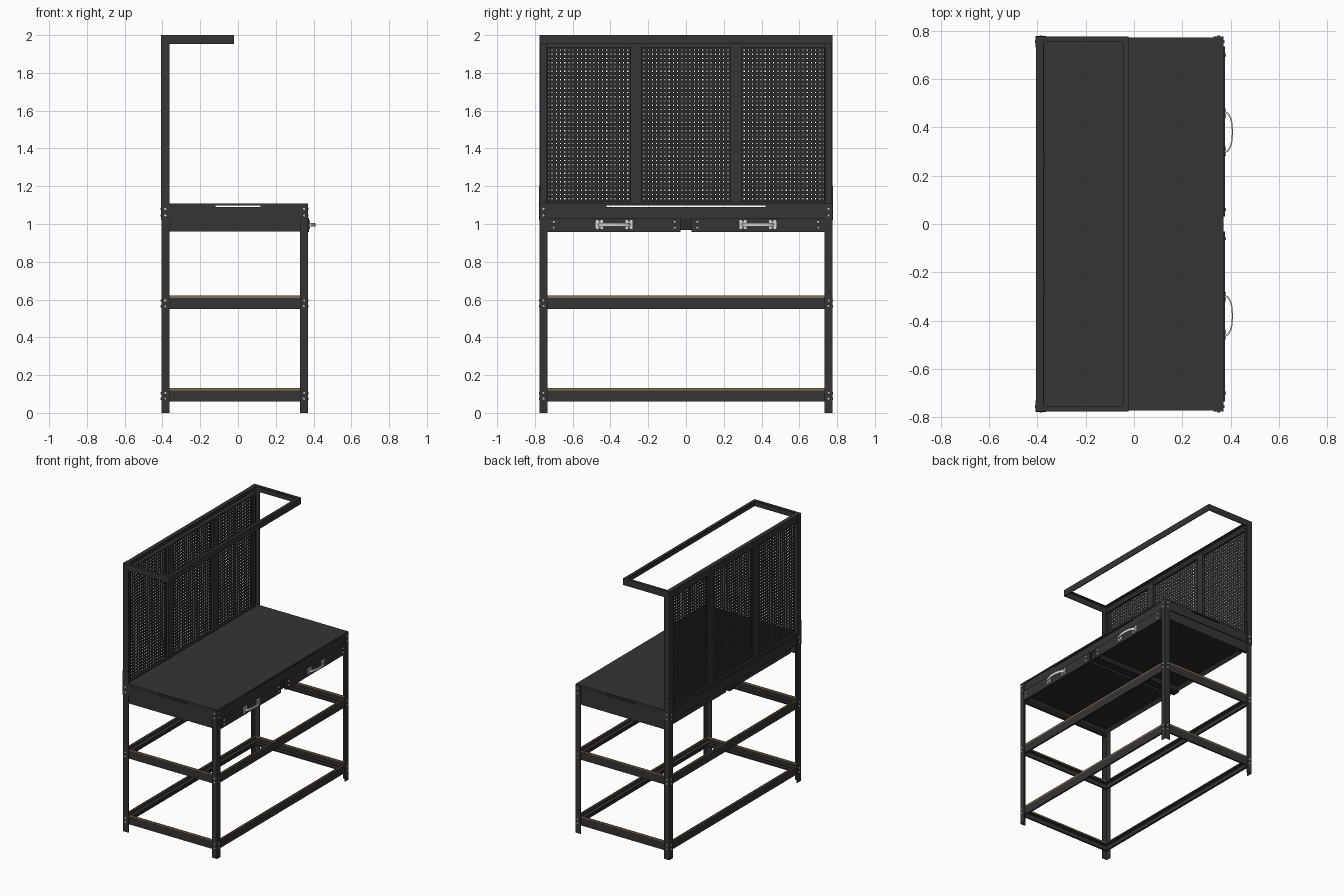
import bpy, bmesh, math
from mathutils import Matrix, Vector

cube = bpy.data.objects.get("Cube")
if cube:
    bpy.data.objects.remove(cube, do_unlink=True)


def material(name, rgb):
    m = bpy.data.materials.new(name)
    m.use_nodes = True
    m.diffuse_color = (*rgb, 1)
    bsdf = m.node_tree.nodes["Principled BSDF"]
    bsdf.inputs["Base Color"].default_value = (*rgb, 1)
    bsdf.inputs["Roughness"].default_value = 0.6
    return m


STEEL = material("charcoal steel", (0.035, 0.035, 0.035))
DARK = material("dark steel", (0.024, 0.024, 0.024))
WOOD = material("brown board", (0.24, 0.16, 0.075))
CHROME = material("light grey metal", (0.68, 0.68, 0.7))


def finish(name, bm, mat):
    bmesh.ops.recalc_face_normals(bm, faces=bm.faces)
    mesh = bpy.data.meshes.new(name)
    bm.to_mesh(mesh)
    bm.free()
    mesh.materials.append(mat)
    ob = bpy.data.objects.new(name, mesh)
    bpy.context.collection.objects.link(ob)
    return ob


def box(name, x, y, z, mat=STEEL):
    """Box from (low, high) pairs."""
    bm = bmesh.new()
    size = [b - a for a, b in (x, y, z)]
    mid = [(a + b) / 2 for a, b in (x, y, z)]
    bmesh.ops.create_cube(bm, size=1, matrix=Matrix.Translation(mid) @ Matrix.Diagonal((*size, 1)))
    return finish(name, bm, mat)


def prism(name, profile, sweep, matrix=Matrix(), mat=STEEL):
    """Closed 3D profile swept along a vector."""
    bm = bmesh.new()
    face = bm.faces.new([bm.verts.new(p) for p in profile])
    out = bmesh.ops.extrude_face_region(bm, geom=[face])["geom"]
    bmesh.ops.translate(bm, vec=sweep, verts=[g for g in out if isinstance(g, bmesh.types.BMVert)])
    bm.transform(matrix)
    return finish(name, bm, mat)


X0, X1, Y = -0.405, 0.37, 0.775      # back, front and half width of the frame
T = 0.006                            # sheet thickness
XM = (X0 + X1) / 2


def post(name, x, sx, sy, z0, z1, w=0.042):
    """Angle-section upright with its corner on the outside."""
    pts = [(0, 0), (w, 0), (w, T), (T, T), (T, w), (0, w)]
    prism(name, [(x - sx * a, sy * (Y - b), z0) for a, b in pts], (0, 0, z1 - z0))


def bolt(name, pos, axis):
    bm = bmesh.new()
    rot = Vector(axis).to_track_quat('Z', 'Y').to_matrix().to_4x4()
    bmesh.ops.create_cone(bm, cap_ends=True, segments=8, radius1=0.007, radius2=0.006,
                          depth=0.006, matrix=Matrix.Translation(pos) @ rot)
    finish(name, bm, CHROME)


def ring(name, pts, mat=STEEL, inset=0.004):
    """Four beams round the frame; pts are (inward, height) section points."""
    hx, hy = (X1 - X0) / 2 - inset, Y - inset
    for i, side in enumerate(("front", "left", "back", "right")):
        d, half = (hx, hy) if i % 2 == 0 else (hy, hx)
        half -= 0.006
        m = Matrix.Translation((XM, 0, 0)) @ Matrix.Rotation(i * math.pi / 2, 4, 'Z')
        prism(f"{name}_{side}", [(d - u, -half, z) for u, z in pts], (0, 2 * half, 0), m, mat)


# Uprights and their bolts
for sy, side in ((1, "left"), (-1, "right")):
    post(f"front_leg_{side}", X1, 1, sy, 0, 1.105)
    post(f"back_leg_{side}", X0, -1, sy, 0, 1.1)
    post(f"back_upper_post_{side}", X0 - 0.003, -1, sy, 1.03, 2.0, 0.045)
    box(f"splice_plate_{side}", (X0 - 0.003, X0 + 0.04), (sy * Y - 0.003, sy * Y + 0.003), (1.02, 1.2))
    for x, sx in ((X1, 1), (X0, -1)):
        for z in (0.075, 0.105, 0.565, 0.595, 1.045, 1.08):
            bolt("bolt_side", (x - sx * 0.02, sy * (Y + 0.001), z), (0, sy, 0))
            bolt("bolt_face", (x + sx * 0.001, sy * (Y - 0.02), z), (sx, 0, 0))

# Open shelf frames: folded beams with a thin board edge along the top
for name, z in (("lower_shelf_beam", 0.06), ("middle_shelf_beam", 0.55)):
    w, ledge, top = 0.03, z + 0.042, z + 0.059
    ring(name, [(0, z), (0.012, z), (0.012, z + T), (T, z + T), (T, ledge - T), (w, ledge - T),
                (w, ledge), (T, ledge), (T, top), (0, top)], inset=0.008)
    ring(name + "_board_edge", [(0.001, top), (0.004, top), (0.004, z + 0.071), (0.001, z + 0.071)],
         WOOD, inset=0.008)

# Worktop held just clear of its apron by corner packers
ring("worktop_beam", [(0, 1.03), (0.02, 1.03), (0.02, 1.036), (T, 1.036), (T, 1.089), (0, 1.089)])
box("worktop", (X0 + 0.005, X1), (-Y + 0.004, Y - 0.004), (1.097, 1.108))
for sy in (1, -1):
    ys = tuple(sorted((sy * 0.42, sy * (Y - 0.005))))
    box("worktop_packer_front", (0.12, X1 - 0.005), ys, (1.086, 1.098))
    box("worktop_packer_back", (X0 + 0.006, -0.12), ys, (1.086, 1.098))

# Drawers with recessed undersides, fronts and handles
for sy, side in ((1, "left"), (-1, "right")):
    def span(a, b):
        return tuple(sorted((sy * a, sy * b)))

    body = box(f"drawer_body_{side}", (-0.36, 0.365), span(0.04, 0.725), (0.962, 1.03))
    bm = bmesh.new()
    bm.from_mesh(body.data)
    under = [f for f in bm.faces if f.normal.z < -0.9]
    bmesh.ops.inset_region(bm, faces=under, thickness=0.035)
    bmesh.ops.translate(bm, vec=(0, 0, 0.02), verts=list(under[0].verts))
    under[0].material_index = 1
    bm.to_mesh(body.data)
    bm.free()
    body.data.materials.append(DARK)
    box(f"drawer_front_{side}", (0.364, 0.376), span(0.03, 0.735), (0.957, 1.032))
    box(f"drawer_side_rail_{side}", (-0.38, 0.345), span(0.74, 0.765), (0.96, 1.03))
    for y in (0.06, 0.70):
        for z in (0.98, 1.01):
            bolt("drawer_screw", (0.377, sy * y, z), (1, 0, 0))

    # Bowed grip between two lobed mounting plates
    yc = sy * 0.38
    for e in (-1, 1):
        box(f"handle_plate_{side}", (0.376, 0.381), (yc + e * 0.08 - 0.018, yc + e * 0.08 + 0.018),
            (0.981, 1.012), CHROME)
        for off in (0.066, 0.09):
            box(f"handle_tab_{side}", (0.376, 0.38), (yc + e * off - 0.007, yc + e * off + 0.007),
                (0.973, 1.02), CHROME)
    outer, inner = [], []
    for i in range(13):
        a = math.pi * i / 12
        outer.append((0.376 + 0.034 * math.sin(a) ** 0.8, yc - 0.085 * math.cos(a), 0.986))
        inner.append((0.371 + 0.034 * math.sin(a) ** 0.8, yc - 0.080 * math.cos(a), 0.986))
    prism(f"handle_grip_{side}", outer + inner[::-1], (0, 0, 0.02), mat=CHROME)

# Centre bracket and drawer runners
box("centre_runner", (-0.38, 0.36), (-0.028, 0.028), (0.968, 1.03), DARK)

# Perforated back panels
Z0, Z1 = 1.10, 1.955
for i, (a, b) in enumerate(((-0.742, -0.275), (-0.255, 0.255), (0.275, 0.742))):
    nx, nz = round((b - a) / 0.022), 38
    bm = bmesh.new()
    bmesh.ops.create_grid(bm, x_segments=nx, y_segments=nz, size=0.5)
    bmesh.ops.inset_individual(bm, faces=list(bm.faces), thickness=0.0)
    bm.transform(Matrix.Diagonal((b - a, Z1 - Z0, 1, 1)))
    holes = list(bm.faces)[:nx * nz]
    for f in holes:
        c = f.calc_center_median()
        for v in f.verts:
            v.co = c + (v.co - c) * 0.25
    bmesh.ops.delete(bm, geom=holes, context='FACES')
    bm.transform(Matrix.Translation((-0.385, (a + b) / 2, (Z0 + Z1) / 2))
                 @ Matrix(((0, 0, 1, 0), (1, 0, 0, 0), (0, 1, 0, 0), (0, 0, 0, 1))))
    finish(f"pegboard_{i + 1}", bm, DARK)
    # Folded rims round each panel
    for y, d in ((a, 1), (b, -1)):
        box(f"pegboard_rim_{i + 1}", (-0.398, -0.372), tuple(sorted((y, y + d * 0.01))), (Z0, Z1))
    for z in (Z0, Z1 - 0.02):
        box(f"pegboard_edge_{i + 1}", (-0.398, -0.372), (a, b), (z, z + 0.02))

# Dividers between panels
for y, side in ((0.265, "left"), (-0.265, "right")):
    box(f"panel_divider_{side}", (-0.396, -0.368), (y - 0.03, y + 0.03), (Z0, Z1))

# Top rail and overhanging frame of angle section
box("top_rail", (X0, X0 + T), (-Y, Y), (1.945, 2.0))
box("top_rail_lip", (X0, X0 + 0.03), (-Y, Y), (1.994, 2.0))
ANGLE = [(0, 1.952), (T, 1.952), (T, 1.994), (0.022, 1.994), (0.022, 2.0), (0, 2.0)]
for sy, side in ((1, "left"), (-1, "right")):
    prism(f"overhang_arm_{side}", [(X0, sy * (Y - u), z) for u, z in ANGLE], (0.383, 0, 0))
prism("overhang_front_bar", [(-0.022 - u, -Y, z) for u, z in ANGLE], (0, 2 * Y, 0))
